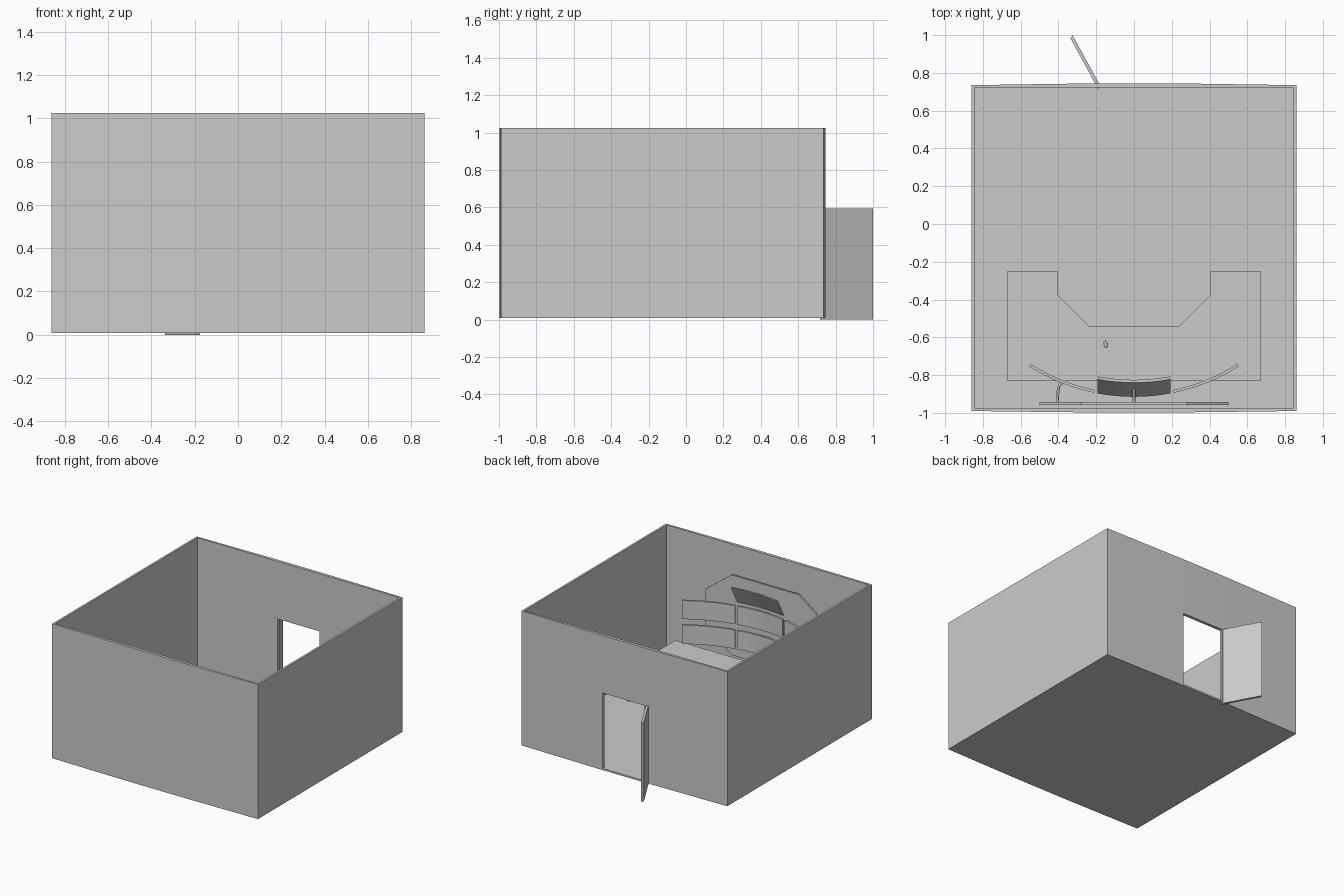
import bpy, bmesh, math
from mathutils import Vector

if "Cube" in bpy.data.objects:
    bpy.data.objects.remove(bpy.data.objects["Cube"])


def make(name, build):
    bm = bmesh.new()
    build(bm)
    bmesh.ops.recalc_face_normals(bm, faces=bm.faces)
    me = bpy.data.meshes.new(name)
    bm.to_mesh(me)
    bm.free()
    ob = bpy.data.objects.new(name, me)
    bpy.context.collection.objects.link(ob)
    return ob


def prism(name, pts, axis):
    """Extrude a flat outline of 3D points along a vector."""
    def build(bm):
        f = bm.faces.new([bm.verts.new(p) for p in pts])
        r = bmesh.ops.extrude_face_region(bm, geom=[f])
        vs = [v for v in r["geom"] if isinstance(v, bmesh.types.BMVert)]
        bmesh.ops.translate(bm, verts=vs, vec=axis)
    return make(name, build)


def upright(name, outline, z0, z1):
    return prism(name, [(x, y, z0) for x, y in outline], Vector((0, 0, z1 - z0)))


def box(name, x0, x1, y0, y1, z0, z1):
    return upright(name, [(x0, y0), (x1, y0), (x1, y1), (x0, y1)], z0, z1)


def cut(ob, cutter):
    m = ob.modifiers.new("cut", "BOOLEAN")
    m.operation = "DIFFERENCE"
    m.solver = "EXACT"
    m.object = cutter
    bpy.context.view_layer.objects.active = ob
    bpy.ops.object.modifier_apply(modifier=m.name)
    bpy.data.objects.remove(cutter, do_unlink=True)


# open-topped room with slightly bowed front and back walls
front = [(-0.86, -0.99), (-0.47, -0.995), (-0.19, -0.998),
         (0.19, -0.998), (0.47, -0.995), (0.86, -0.99)]
back = [(0.86, 0.735), (0.66, 0.738), (0.19, 0.745),
        (-0.19, 0.745), (-0.66, 0.738), (-0.86, 0.735)]
room = upright("room_shell", front + back, 0.008, 1.025)
cut(room, box("room_void", -0.845, 0.845, -0.975, 0.722, 0.02, 1.2))
cut(room, box("door_void", -0.175, 0.175, 0.6, 0.9, 0.021, 0.59))

# open door
h, t = Vector((-0.175, 0.725)), Vector((-0.325, 1.0))
d = (t - h).normalized()
n = Vector((-d.y, d.x)) * 0.018
upright("door", [h, t, t + n - d * 0.01, h + n], 0.0, 0.595)

# U-shaped desk: top, end panels, back panel
half = [(0.24, -0.54), (0.405, -0.375), (0.405, -0.25), (0.67, -0.25), (0.67, -0.83)]
upright("desk_top", half + [(-x, y) for x, y in reversed(half)], 0.225, 0.255)
for s, side in ((-1, "left"), (1, "right")):
    a, b = sorted((s * 0.65, s * 0.67))
    box("desk_end_" + side, a, b, -0.83, -0.25, 0.02, 0.225)
    a, b = sorted((s * 0.405, s * 0.425))
    box("desk_inner_leg_" + side, a, b, -0.375, -0.25, 0.02, 0.225)
box("desk_back_panel", -0.65, 0.65, -0.83, -0.81, 0.02, 0.225)

# chamfered mounting board behind the screens
prof = [(0.5, 0.37), (0.5, 0.645), (0.28, 0.81)]
prof = [(0.28, 0.205)] + prof
prism("mounting_board",
      [(x, -0.957, z) for x, z in prof] + [(-x, -0.957, z) for x, z in reversed(prof)],
      Vector((0, 0.014, 0)))

# curved screens on one common arc
R, CY = 1.02, 0.12


def screen(name, a0, a1, z0, z1, lean=0.0, n=8):
    def build(bm):
        rings = []
        for i in range(n + 1):
            a = a0 + (a1 - a0) * i / n
            rings.append([bm.verts.new((r * math.sin(a), CY - r * math.cos(a) + o, z))
                          for r, z, o in ((R, z0, 0), (R + 0.015, z0, 0),
                                          (R + 0.015, z1, lean), (R, z1, lean))])
        for p, q in zip(rings, rings[1:]):
            for k in range(4):
                bm.faces.new((p[k], p[k - 1], q[k - 1], q[k]))
        bm.faces.new(rings[0])
        bm.faces.new(rings[-1])
    return make(name, build)


for row, z0, z1 in (("lower", 0.295, 0.437), ("upper", 0.482, 0.622)):
    screen(row + "_screen_left", -0.566, -0.205, z0, z1)
    screen(row + "_screen_centre", -0.187, 0.187, z0, z1)
    screen(row + "_screen_right", 0.205, 0.566, z0, z1)
screen("top_screen", -0.187, 0.187, 0.65, 0.79, 0.075)


# screen arms
def arm(name, pts):
    cu = bpy.data.curves.new(name, "CURVE")
    cu.dimensions = "3D"
    cu.bevel_depth = 0.007
    cu.bevel_resolution = 1
    cu.use_fill_caps = True
    sp = cu.splines.new("POLY")
    sp.points.add(len(pts) - 1)
    for p, c in zip(sp.points, pts):
        p.co = (*c, 1)
    bpy.context.collection.objects.link(bpy.data.objects.new(name, cu))


for row, z in (("lower", 0.366), ("upper", 0.552)):
    arm(row + "_arm_left", [(-0.405, -0.945, z), (-0.402, -0.88, z),
                            (-0.395, -0.855, z), (-0.38, -0.842, z)])
    arm(row + "_arm_centre", [(0, -0.945, z), (0, -0.91, z)])
arm("top_arm", [(0, -0.945, 0.72), (0, -0.87, 0.72)])

# mouse on the desk
bpy.ops.mesh.primitive_uv_sphere_add(segments=16, ring_count=8, radius=1,
                                     location=(-0.15, -0.637, 0.26))
mouse = bpy.context.object
mouse.name = "mouse"
mouse.scale = (0.01, 0.02, 0.008)
mouse.rotation_euler.z = math.radians(8)
bpy.ops.object.shade_smooth_by_angle()
